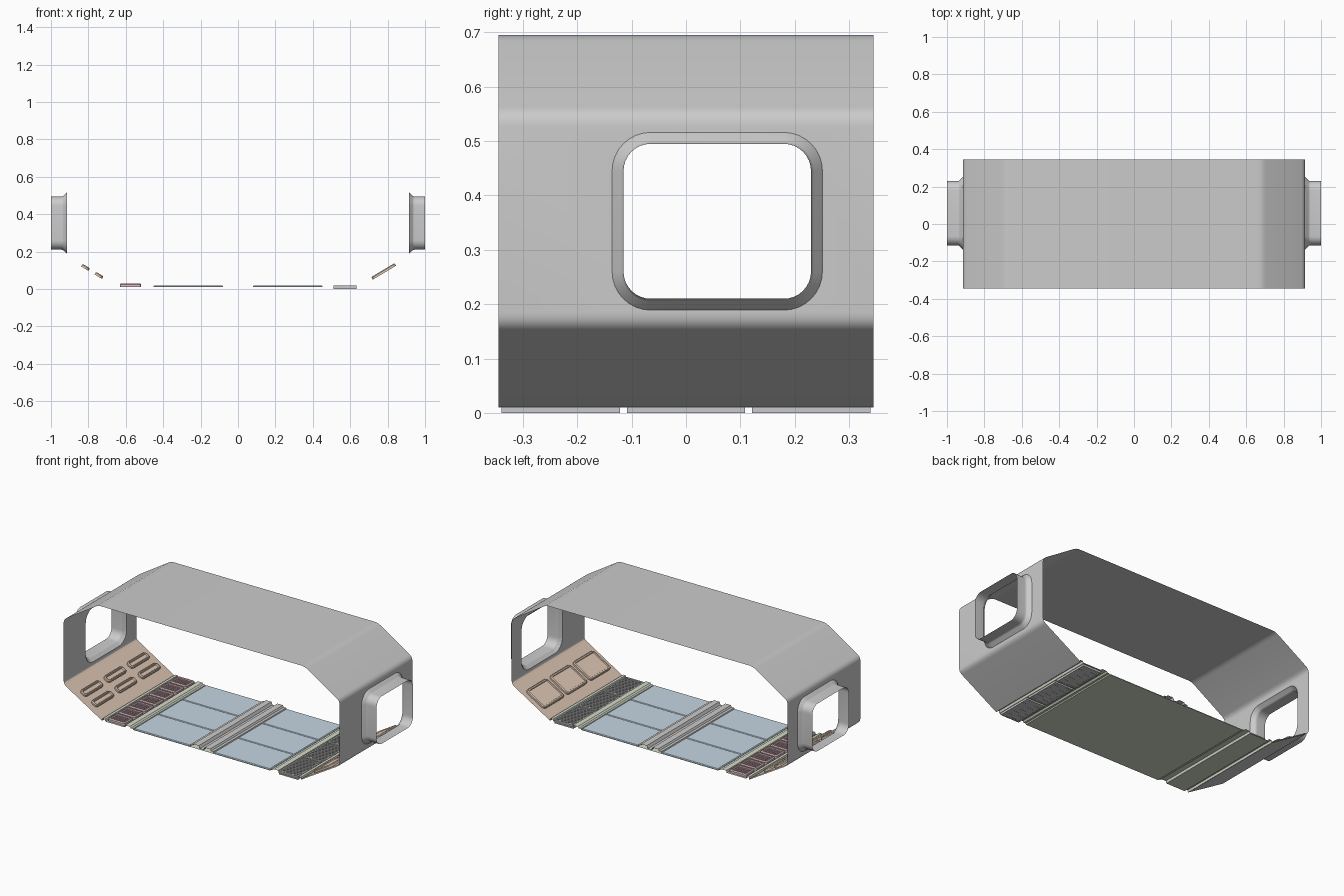
import bpy, bmesh, math
from mathutils import Matrix, Vector

if "Cube" in bpy.data.objects:
    bpy.data.objects.remove(bpy.data.objects["Cube"])

HY = 0.345                                   # half depth of the corridor
SLOPE = math.atan2(0.152, 0.255)             # tilt of the lower side panels


def material(name, rgb):
    m = bpy.data.materials.new(name)
    m.diffuse_color = (*rgb, 1)
    m.use_nodes = True
    m.node_tree.nodes["Principled BSDF"].inputs["Base Color"].default_value = m.diffuse_color
    return m


BLUE = material("blue", (0.56, 0.67, 0.76))
TAN = material("tan", (0.74, 0.58, 0.46))
PINK = material("pink", (0.72, 0.50, 0.53))
GREEN = material("green", (0.66, 0.71, 0.58))


def finish(name, bm, mat=None, smooth=False):
    me = bpy.data.meshes.new(name)
    bm.to_mesh(me)
    bm.free()
    ob = bpy.data.objects.new(name, me)
    bpy.context.collection.objects.link(ob)
    if mat:
        me.materials.append(mat)
    if smooth:
        bpy.ops.object.select_all(action='DESELECT')
        ob.select_set(True)
        bpy.context.view_layer.objects.active = ob
        bpy.ops.object.shade_smooth_by_angle(angle=math.radians(35))
    return ob


def fillet(pts, size, n=5):
    """Round the inner corners of an open 2D polyline."""
    out = [Vector(pts[0])]
    for a, b, c in zip(pts, pts[1:], pts[2:]):
        a, b, c = Vector(a), Vector(b), Vector(c)
        p, q = b + (a - b).normalized() * size, b + (c - b).normalized() * size
        for i in range(n + 1):
            t = i / n
            out.append(p * (1 - t) ** 2 + b * 2 * t * (1 - t) + q * t * t)
    return out + [Vector(pts[-1])]


def sheet(bm, pts, skip=()):
    """Sweep an xz polyline along y, leaving out the listed segments."""
    rows = [[bm.verts.new((p[0], y, p[1])) for y in (-HY, HY)] for p in pts]
    for i, (a, b) in enumerate(zip(rows, rows[1:])):
        if i not in skip:
            bm.faces.new((a[0], b[0], b[1], a[1]))


def round_rect(w, d, r, n=5):
    pts = []
    for k, (sx, sy) in enumerate(((1, 1), (-1, 1), (-1, -1), (1, -1))):
        for i in range(n + 1):
            a = math.pi / 2 * (k + i / n)
            pts.append((sx * (w / 2 - r) + r * math.cos(a), sy * (d / 2 - r) + r * math.sin(a)))
    return pts


def bridge(bm, a, b):
    n = len(a)
    for i in range(n):
        bm.faces.new((a[i], a[(i + 1) % n], b[(i + 1) % n], b[i]))


def pad(bm, mat, w, d, r, h, rim, drop):
    """Raised rounded pad with a recessed centre."""
    levels = [(0, 0), (0, h * 0.7), (h * 0.3, h), (rim, h), (rim + drop * 0.5, h - drop)]
    rings = []
    for inset, z in levels:
        pts = round_rect(w - 2 * inset, d - 2 * inset, max(r - inset, 0.002))
        rings.append([bm.verts.new(mat @ Vector((x, y, z))) for x, y in pts])
    for a, b in zip(rings, rings[1:]):
        bridge(bm, a, b)
    bm.faces.new(rings[-1])


def box(bm, size, loc, angle=0):
    m = Matrix.Translation(loc) @ Matrix.Rotation(angle, 4, 'Z') @ Matrix.Diagonal((*size, 1))
    return bmesh.ops.create_cube(bm, size=1, matrix=m)["verts"]


# Outer shell: one swept profile with window openings in both walls
half = [(0.66, 0.01), (0.915, 0.162), (0.915, 0.55), (0.685, 0.695)]
prof = fillet(half + [(-x, z) for x, z in reversed(half)], 0.022)
walls = [i for i, (a, b) in enumerate(zip(prof, prof[1:]))
         if abs(a.x - b.x) < 1e-5 and abs(a.y - b.y) > 0.2]
bm = bmesh.new()
sheet(bm, prof, walls)
z0, z1 = sorted((prof[walls[0]].y, prof[walls[0] + 1].y))
CY, CZ = 0.0575, 0.3525                      # window centre
for s in (1, -1):
    rings = []
    # rounded flare from the wall into the straight window tunnel
    for x, grow, r in ((0.915, 0.021, 0.071), (0.919, 0.018, 0.068), (0.932, 0.005, 0.055),
                       (0.937, 0.001, 0.051), (0.945, 0, 0.05), (1.0, 0, 0.05)):
        pts = round_rect(0.345 + 2 * grow, 0.285 + 2 * grow, r, 8)
        rings.append([bm.verts.new((s * x, CY + a, CZ + b)) for a, b in pts])
    for a, b in zip(rings, rings[1:]):
        bridge(bm, a, b)
    corners = [bm.verts.new((s * 0.915, y, z)) for y, z in ((HY, z1), (-HY, z1), (-HY, z0), (HY, z0))]
    ring = rings[0]
    for i in range(len(ring)):
        j = (i + 1) % len(ring)
        a, b = corners[i // 9], corners[j // 9]
        bm.faces.new((a, ring[j], ring[i]) if a is b else (a, b, ring[j], ring[i]))
bmesh.ops.remove_doubles(bm, verts=bm.verts, dist=1e-5)
bmesh.ops.recalc_face_normals(bm, faces=bm.faces)
if max(bm.faces, key=lambda f: f.calc_center_median().z).normal.z < 0:
    bmesh.ops.reverse_faces(bm, faces=bm.faces)
finish("corridor_shell", bm, smooth=True)


# Sloped side linings: square pads on the right, two rows of slots on the left
def slope_matrix(s, x, y):
    z = 0.014 + (x - 0.66) * math.tan(SLOPE)
    return Matrix.Translation((s * x, y, z)) @ Matrix.Rotation(-s * SLOPE, 4, 'Y')


for s, name in ((1, "right"), (-1, "left")):
    bm = bmesh.new()
    sheet(bm, [(s * x, z) for x, z in ((0.662, 0.012), (0.674, 0.024), (0.90, 0.159), (0.912, 0.17))])
    for y in (-0.22, 0, 0.22):
        if s > 0:
            pad(bm, slope_matrix(s, 0.783, y), 0.145, 0.195, 0.02, 0.016, 0.012, 0.005)
        else:
            for x in (0.747, 0.819):
                pad(bm, slope_matrix(s, x, y), 0.046, 0.175, 0.018, 0.016, 0.009, 0.008)
    finish(name + "_slope_lining", bm, TAN, True)

# Green floor base with raised trim ridges beside the gratings
half = [(0.662, 0.01), (0.658, 0.024), (0.642, 0.024), (0.638, 0.011), (0.512, 0.011),
        (0.508, 0.024), (0.478, 0.024), (0.47, 0.016), (0.458, 0.016), (0.454, 0.010)]
bm = bmesh.new()
sheet(bm, [(-x, z) for x, z in half] + [(x, z) for x, z in reversed(half)])
finish("floor_base", bm, GREEN)

# Blue floor plates, three on each side
bm = bmesh.new()
for s in (1, -1):
    for y in (-0.23, 0, 0.23):
        vs = box(bm, (0.374, 0.228, 0.007), (s * 0.266, y, 0.0145))
        top = [e for e in {e for v in vs for e in v.link_edges} if all(v.co.z > 0.015 for v in e.verts)]
        bmesh.ops.bevel(bm, geom=top, offset=0.004, segments=1, affect='EDGES')
finish("floor_plates", bm, BLUE)

# Centre cable strip with twin ridges
half = [(0.082, 0.011), (0.078, 0.022), (0.062, 0.022), (0.056, 0.032), (0.02, 0.032), (0.012, 0.016)]
bm = bmesh.new()
sheet(bm, [(-x, z) for x, z in half] + [(x, z) for x, z in reversed(half)])
finish("centre_strip", bm)

# Pink vent pads on the left
bm = bmesh.new()
for i in range(7):
    y = (i - 3) * 0.097
    pad(bm, Matrix.Translation((-0.575, y, 0.012)), 0.112, 0.086, 0.01, 0.018, 0.012, 0.006)
    for k in (-1, 0, 1):
        box(bm, (0.07, 0.008, 0.006), (-0.575, y + k * 0.017, 0.026))
finish("vent_pads", bm, PINK)

# Grating panels on the right: framed plates with diagonal bars
bm = bmesh.new()
GX, W, D = 0.5725, 0.062, 0.109              # centre and half sizes
for cy in (-0.23, 0, 0.23):
    box(bm, (2 * W, 2 * D, 0.012), (GX, cy, 0.0075))
    for s in (1, -1):
        box(bm, (0.008, 2 * D, 0.02), (GX + s * (W - 0.004), cy, 0.01))
        box(bm, (2 * W, 0.008, 0.02), (GX, cy + s * (D - 0.004), 0.01))
    w, d = W - 0.008, D - 0.008
    for k in range(-11, 12):
        c = k * 0.0135                       # bar follows y = x + c, clipped to the frame
        x0, x1 = max(-w, -d - c), min(w, d - c)
        if x1 - x0 > 0.008:
            m = (x0 + x1) / 2
            box(bm, ((x1 - x0) * math.sqrt(2), 0.0045, 0.018), (GX + m, cy + m + c, 0.0095), math.pi / 4)
finish("floor_grating", bm)
